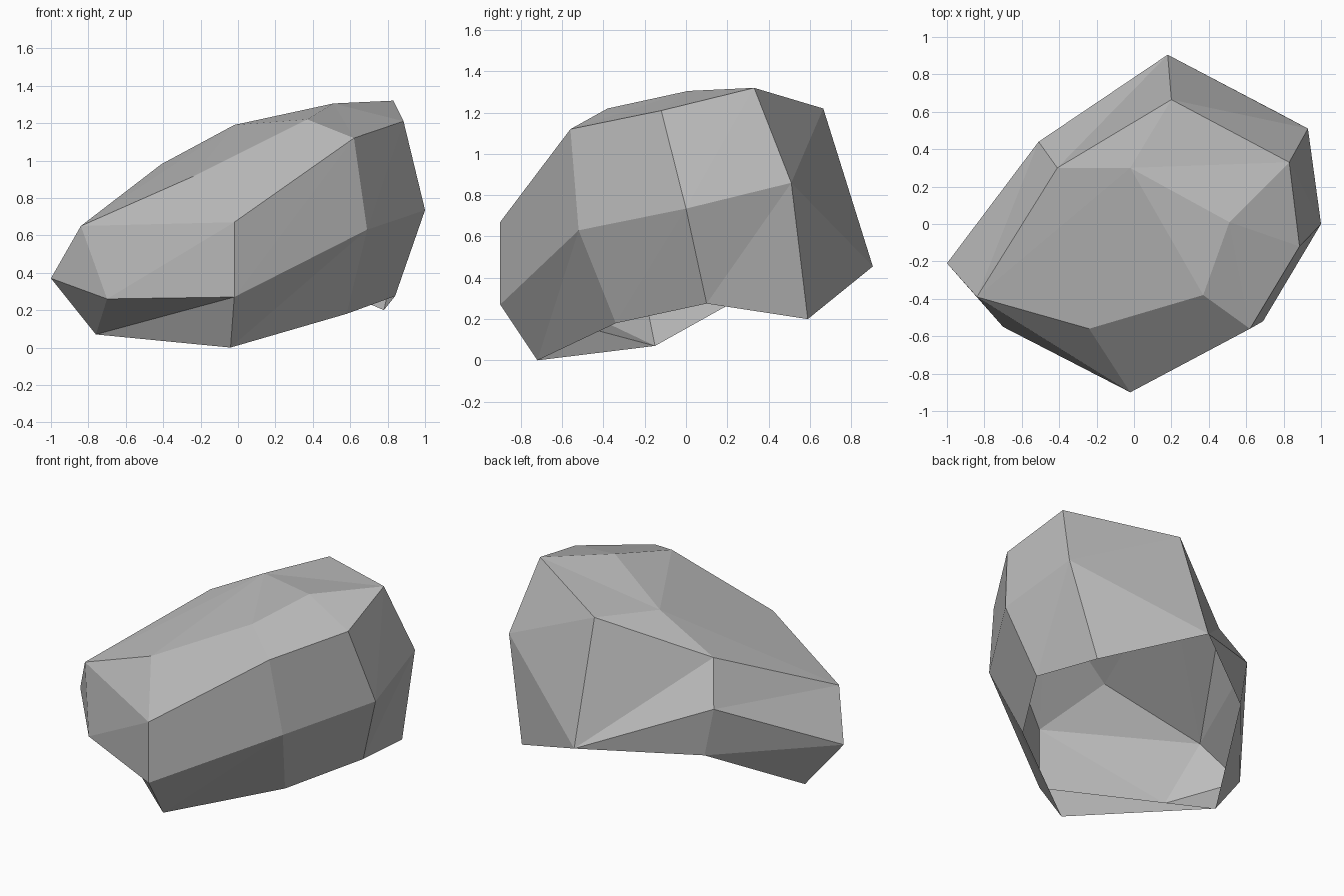
import bpy
import bmesh
from mathutils import Vector

cube = bpy.data.objects.get("Cube")
if cube:
    bpy.data.objects.remove(cube, do_unlink=True)

# Stone colour
stone = bpy.data.materials.new("grey_stone")
stone.use_nodes = True
colour = (0.5, 0.5, 0.5, 1.0)
stone.diffuse_color = colour
bsdf = next(n for n in stone.node_tree.nodes if n.type == "BSDF_PRINCIPLED")
bsdf.inputs["Base Color"].default_value = colour
bsdf.inputs["Roughness"].default_value = 0.9

bm = bmesh.new()


def ring(points):
    return [bm.verts.new(p) for p in points]


def facet(*corners):
    """Add one flat face, dropping any that collapse to a line."""
    if len(set(corners)) == 3:
        return bm.faces.new(corners)
    return None


def bridge(low, high):
    """Join two rings with triangles that all lean the same way."""
    made = []
    for i in range(len(low)):
        j = (i + 1) % len(low)
        made.append(facet(low[i], low[j], high[j]))
        made.append(facet(low[i], high[j], high[i]))
    return made


# Open rim at the ground, counterclockwise from the left end
rim = ring([(-.76, -.15, .07), (-.04, -.72, 0), (.58, -.34, .18), (.84, .10, .275),
            (.78, .59, .2), (.18, .905, .455), (-.45, .45, .405)])
# Widest ring, sharing the back corner with the rim
waist = ring([(-1, -.21, .37), (-.02, -.9, .27), (.69, -.52, .63), (1, 0, .735),
              (.93, .51, .86)])
waist += [rim[5], bm.verts.new((-.51, .44, .72))]
# Upper shoulder ring
shoulder = ring([(-.84, -.39, .65), (-.02, -.9, .67), (.62, -.56, 1.12),
                 (.885, -.12, 1.21), (.83, .33, 1.32), (.2, .665, 1.22),
                 (-.41, .3, .98)])
# Crown corners
back, left, front, right = ring([(-.02, .3, 1.19), (-.24, -.56, .915),
                                 (.37, -.38, 1.22), (.51, .01, 1.305)])
crown = [back, left, front, right, right, back, back]

lower = bridge(rim, waist)
upper = bridge(waist, shoulder)
bridge(shoulder, crown)
facet(back, left, front)
facet(back, front, right)

# Chipped corner at the front end
chip = bmesh.ops.dissolve_faces(bm, faces=[lower[1], upper[0], upper[1]])["region"]
tip = bmesh.ops.poke(bm, faces=chip)["verts"][0]
tip.co = Vector((-.7, -.55, .26))

mesh = bpy.data.meshes.new("rock")
bm.to_mesh(mesh)
bm.free()
mesh.materials.append(stone)
rock = bpy.data.objects.new("rock", mesh)
bpy.context.collection.objects.link(rock)
